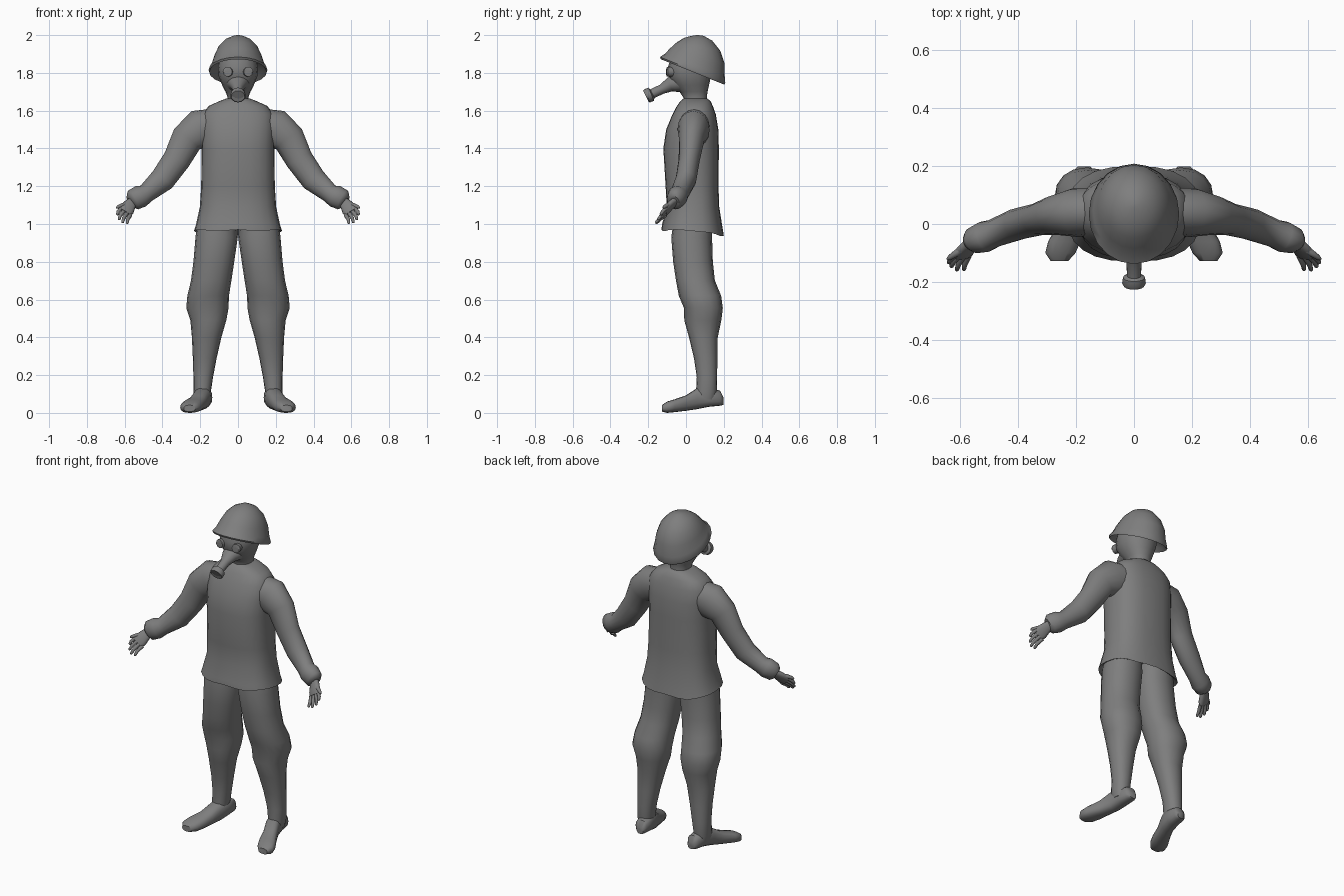
import bpy, bmesh, math
from mathutils import Vector

grey = bpy.data.materials.new("uniform_grey")
grey.diffuse_color = (0.21, 0.21, 0.21, 1)


def loft(name, rings, n=16, power=2.0, mirror=False, angle=50):
    """Skin rings of (centre, u, v); power above 2 gives boxier sections."""
    bm = bmesh.new()
    loops = []
    for c, u, v in rings:
        loop = []
        for i in range(n):
            a = 2 * math.pi * i / n
            ca, sa = math.cos(a), math.sin(a)
            p = Vector(c) + Vector(u) * math.copysign(abs(ca) ** (2 / power), ca)
            loop.append(bm.verts.new(p + Vector(v) * math.copysign(abs(sa) ** (2 / power), sa)))
        loops.append(loop)
    for a, b in zip(loops, loops[1:]):
        for i in range(n):
            j = (i + 1) % n
            bm.faces.new((a[i], a[j], b[j], b[i]))
    bm.faces.new(loops[0])
    bm.faces.new(loops[-1])
    bmesh.ops.recalc_face_normals(bm, faces=bm.faces)
    me = bpy.data.meshes.new(name)
    bm.to_mesh(me)
    bm.free()
    me.materials.append(grey)
    ob = bpy.data.objects.new(name, me)
    bpy.context.collection.objects.link(ob)
    bpy.ops.object.select_all(action='DESELECT')
    ob.select_set(True)
    bpy.context.view_layer.objects.active = ob
    bpy.ops.object.shade_smooth_by_angle(angle=math.radians(angle))
    if mirror:
        ob.modifiers.new("mirror", 'MIRROR').use_clip = False
    return ob


def level(x, y, z, rx, ry, slope=0.0):
    """Horizontal ring, optionally tilted along y."""
    return ((x, y, z), (rx, 0, 0), (0, ry, ry * slope))


def upright(x, y, z, rx, rz):
    """Ring facing along y."""
    return ((x, y, z), (rx, 0, 0), (0, 0, rz))


def along(path, side=(0, 1, 0)):
    """Rings square to a path of (x, y, z, side radius, other radius)."""
    pts = [Vector(p[:3]) for p in path]
    out = []
    for i, p in enumerate(path):
        t = (pts[min(i + 1, len(pts) - 1)] - pts[max(i - 1, 0)]).normalized()
        s = Vector(side)
        u = (s - t * s.dot(t)).normalized()
        out.append((pts[i], u * p[3], t.cross(u) * p[4]))
    return out


# Coat with a flared hem, hollow underneath
coat = loft("coat", [
    level(0, .035, 1.03, .17, .12),
    level(0, .035, .965, .215, .15, -.09),
    level(0, .035, .955, .233, .165, -.09),
    level(0, .033, .99, .222, .16, -.05),
    level(0, .037, 1.09, .202, .139),
    level(0, .032, 1.20, .195, .14),
    level(0, .027, 1.40, .192, .147),
    level(0, .033, 1.50, .195, .138),
    level(0, .043, 1.58, .19, .115),
    level(0, .047, 1.625, .155, .095),
    level(0, .05, 1.65, .10, .08),
    level(0, .05, 1.665, .06, .062)], n=24, power=2.5)
# Gentle waves in the hem
for v in coat.data.vertices:
    if v.co.z < 1.0 and abs(v.co.x) > .01:
        v.co.z += .008 * math.cos(v.co.x * 28)

# Sleeves ending in loose cuffs
loft("sleeves", along([
    (.10, .045, 1.53, .08, .085), (.20, .04, 1.50, .085, .108),
    (.27, .03, 1.45, .068, .086), (.325, .017, 1.34, .056, .073),
    (.40, 0, 1.235, .055, .067), (.485, -.033, 1.163, .049, .05),
    (.515, -.044, 1.147, .054, .06), (.555, -.058, 1.127, .045, .056),
    (.568, -.064, 1.118, .03, .036)]), mirror=True)

# Hands: palm, four fingers and a thumb
across = Vector((.8, 0, .58)).normalized()
loft("palms", along([
    (.55, -.053, 1.127, .024, .02), (.57, -.075, 1.105, .032, .017),
    (.588, -.1, 1.078, .04, .016), (.598, -.113, 1.062, .036, .011)],
    across), n=12, power=2.4, mirror=True)
knuckle = Vector((.594, -.107, 1.066))
tips = [(.640, -.135, 1.048), (.632, -.149, 1.022), (.613, -.161, 1.006), (.588, -.160, 1.002)]
for k, tip in enumerate(tips):
    base = knuckle + across * (.03 - .02 * k)
    tip = Vector(tip)
    mid = base.lerp(tip, .6) + Vector((.003, 0, .003))
    end = base.lerp(tip, .93)
    loft("finger_%d" % (k + 1), along([
        (*base, .011, .011), (*mid, .0095, .0095),
        (*end, .0075, .0075), (*tip, .003, .003)], across), n=8, mirror=True)
loft("thumbs", along([
    (.583, -.08, 1.105, .014, .013), (.612, -.1, 1.1, .012, .011),
    (.636, -.116, 1.09, .009, .009), (.644, -.122, 1.085, .004, .004)],
    (0, 1, 0)), n=8, mirror=True)

# Trousers bagging at the knee, tight at the shin
loft("trouser_legs", [
    level(.11, .04, 1.05, .10, .10), level(.113, .03, .93, .112, .108),
    level(.128, .037, .80, .108, .105), level(.142, .05, .70, .107, .103),
    level(.158, .074, .62, .110, .112), level(.162, .092, .555, .112, .103),
    level(.157, .089, .49, .095, .098), level(.166, .092, .40, .078, .076),
    level(.176, .104, .29, .063, .062), level(.184, .111, .19, .052, .054),
    level(.19, .108, .11, .046, .055), level(.188, .105, .07, .04, .05)],
    power=2.2, mirror=True)

# Boots with turned-out toes and raised heels
loft("boots", [
    upright(.172, .198, .062, .022, .02), upright(.176, .18, .078, .038, .04),
    upright(.18, .12, .082, .044, .05), upright(.19, .06, .076, .045, .056),
    upright(.215, 0, .052, .047, .041), upright(.24, -.06, .038, .056, .034),
    upright(.254, -.10, .03, .052, .03), upright(.257, -.128, .024, .03, .017)],
    power=2.5, mirror=True)

# Head and neck
loft("head", [
    level(0, .05, 1.63, .062, .065), level(0, .048, 1.67, .055, .062),
    level(0, .04, 1.70, .066, .074), level(0, .028, 1.735, .084, .094),
    level(0, .02, 1.78, .102, .112), level(0, .02, 1.83, .107, .116),
    level(0, .03, 1.88, .10, .11)], power=2.2)

# Gas mask snout tapering to a wider filter
loft("mask_snout", along([
    (0, -.04, 1.748, .062, .052), (0, -.085, 1.738, .045, .038),
    (0, -.125, 1.715, .027, .026), (0, -.178, 1.69, .024, .025),
    (0, -.184, 1.687, .038, .038), (0, -.205, 1.679, .041, .038),
    (0, -.212, 1.676, .036, .033), (0, -.207, 1.678, .029, .027)],
    (1, 0, 0)), angle=40)
loft("eyepieces", along([
    (.048, -.065, 1.805, .026, .026), (.056, -.10, 1.806, .026, .026),
    (.057, -.104, 1.806, .02, .02), (.056, -.1, 1.806, .019, .019)],
    (1, 0, 0)), n=12, mirror=True, angle=40)

# Helmet: hollow underside, flared brim low at the back, domed top
loft("helmet", [
    level(0, .035, 1.88, .10, .11, -.3),
    level(0, .035, 1.825, .138, .15, -.4),
    level(0, .035, 1.805, .152, .168, -.4),
    level(0, .035, 1.815, .156, .173, -.4),
    level(0, .047, 1.842, .141, .158, -.38),
    level(0, .06, 1.89, .126, .144, -.28),
    level(0, .066, 1.94, .103, .115, -.19),
    level(0, .064, 1.978, .067, .075, -.1),
    level(0, .062, 1.996, .028, .032),
    level(0, .062, 2.0, .006, .006)], n=20, angle=60)
